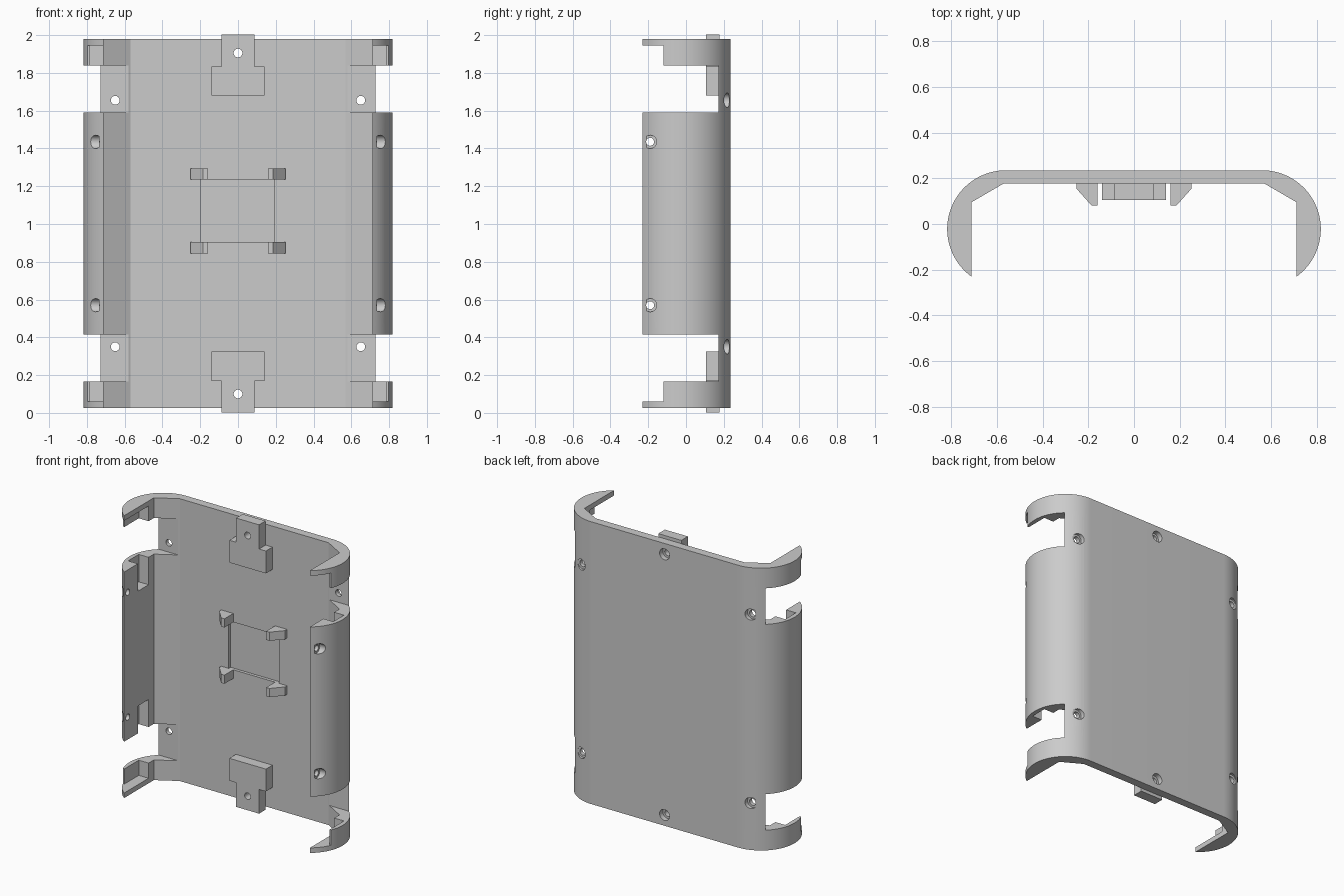
import bpy
import bmesh
from math import sin, cos, radians, pi
from mathutils import Matrix, Vector

cube = bpy.data.objects.get("Cube")
if cube:
    bpy.data.objects.remove(cube)

MID = 1.0025                 # height the shell mirrors about
INNER = 0.177                # inner face of the back panel
GREY = (0.6, 0.6, 0.6, 1)

grey = bpy.data.materials.new("plain_grey")
grey.use_nodes = True
grey.diffuse_color = GREY
grey.node_tree.nodes["Principled BSDF"].inputs["Base Color"].default_value = GREY


def finish(name, bm):
    bmesh.ops.recalc_face_normals(bm, faces=bm.faces[:])
    if bm.calc_volume(signed=True) < 0:
        bmesh.ops.reverse_faces(bm, faces=bm.faces[:])
    mesh = bpy.data.meshes.new(name)
    bm.to_mesh(mesh)
    bm.free()
    obj = bpy.data.objects.new(name, mesh)
    bpy.context.collection.objects.link(obj)
    mesh.materials.append(grey)
    return obj


def solid(name, outline, offset):
    """Closed solid swept from a planar outline along an offset."""
    bm = bmesh.new()
    near = [bm.verts.new(p) for p in outline]
    far = [bm.verts.new(Vector(p) + Vector(offset)) for p in outline]
    bm.faces.new(near)
    bm.faces.new(far[::-1])
    for i in range(len(near)):
        bm.faces.new((near[i - 1], near[i], far[i], far[i - 1]))
    return finish(name, bm)


def prism(name, points, z0, z1):
    return solid(name, [(x, y, z0) for x, y in points], (0, 0, z1 - z0))


def box(name, x0, x1, y0, y1, z0, z1):
    return prism(name, [(x0, y0), (x1, y0), (x1, y1), (x0, y1)], z0, z1)


def rod(axis, radius, start, end, across, z):
    """Cylinder along x or y between start and end."""
    bm = bmesh.new()
    bmesh.ops.create_cone(bm, cap_ends=True, segments=32, radius1=radius,
                          radius2=radius, depth=abs(end - start))
    mid = (start + end) / 2
    turn = Matrix.Rotation(pi / 2, 4, "Y" if axis == "x" else "X")
    place = (mid, across, z) if axis == "x" else (across, mid, z)
    bmesh.ops.transform(bm, matrix=Matrix.Translation(place) @ turn, verts=bm.verts[:])
    return finish("cutter", bm)


def cut(target, cutter, keep=False):
    cutter.hide_render = True
    mod = target.modifiers.new("cut", "BOOLEAN")
    mod.operation = "DIFFERENCE"
    mod.solver = "EXACT"
    mod.object = cutter
    bpy.context.view_layer.objects.active = target
    bpy.ops.object.modifier_apply(modifier=mod.name)
    if not keep:
        bpy.data.objects.remove(cutter)


def flip(z, side):
    """Height z in the upper half, or its mirror in the lower half."""
    return z if side > 0 else 2 * MID - z


# Shell: flat back with rounded sides wrapping to the front
arc = [(0.56 + 0.257 * cos(radians(a)), -0.022 + 0.257 * sin(radians(a)))
       for a in range(90, -55, -4)]
half = arc + [(arc[-1][0], 0.095), (0.57, INNER)]
outline = half + [(-x, y) for x, y in reversed(half)]
shell = prism("back_shell", outline, 0.025, 1.98)

for side, level in ((1, "upper"), (-1, "lower")):
    for s in (1, -1):
        def side_cut(x0, x1, y0, y1, z0, z1):
            xs = sorted((s * x0, s * x1))
            zs = sorted((flip(z0, side), flip(z1, side)))
            cut(shell, box("cutter", *xs, y0, y1, *zs))

        # Side openings, end hook steps and inner wall pockets
        side_cut(0.4, 1, -0.5, 0.172, 1.59, 1.84)
        side_cut(0.4, 1, -0.5, -0.12, 1.8, 1.945)
        side_cut(0.6, 0.786, -0.15, 0.037, 1.8, 1.945)
        side_cut(0.6, 0.786, -0.08, 0.037, 1.4, 1.62)
        # Counterbored screw holes in the side walls
        z = flip(1.435, side)
        cut(shell, rod("x", 0.035, s * 0.735, s, -0.19, z))
        cut(shell, rod("x", 0.021, s * 0.6, s, -0.19, z))
        # Counterbored corner holes in the back
        z = flip(1.655, side)
        cut(shell, rod("y", 0.038, 0.2, 0.4, s * 0.65, z))
        cut(shell, rod("y", 0.023, 0, 0.4, s * 0.65, z))

    # Centre end tabs, stepped and drilled
    steps = [(0.14, 1.68), (0.14, 1.835), (0.088, 1.835), (0.088, 2.0025)]
    loop = steps + [(-x, z) for x, z in reversed(steps)]
    tab = solid(level + "_tab", [(x, 0.105, flip(z, side)) for x, z in loop],
                (0, INNER - 0.105, 0))
    z = flip(1.905, side)
    drill = rod("y", 0.023, 0, 0.4, 0, z)
    cut(tab, drill, keep=True)
    cut(shell, drill)
    cut(shell, rod("y", 0.038, 0.2, 0.4, 0, z))

# Shallow recess in the middle of the panel
cut(shell, box("cutter", -0.195, 0.192, 0, 0.198, 0.905, 1.235))

# Wedge clips above and below the recess
wedge = [(0.16, INNER), (0.16, 0.08), (0.185, 0.08), (0.252, 0.155), (0.252, INNER)]
for level, z in (("upper", 1.235), ("lower", 0.845)):
    for s, label in ((1, "left"), (-1, "right")):
        prism(f"{level}_{label}_clip", [(s * x, y) for x, y in wedge], z, z + 0.06)

# Smooth the rounded sides, keep edges crisp
bpy.ops.object.select_all(action="DESELECT")
shell.select_set(True)
bpy.context.view_layer.objects.active = shell
bpy.ops.object.shade_smooth_by_angle(angle=radians(25))
